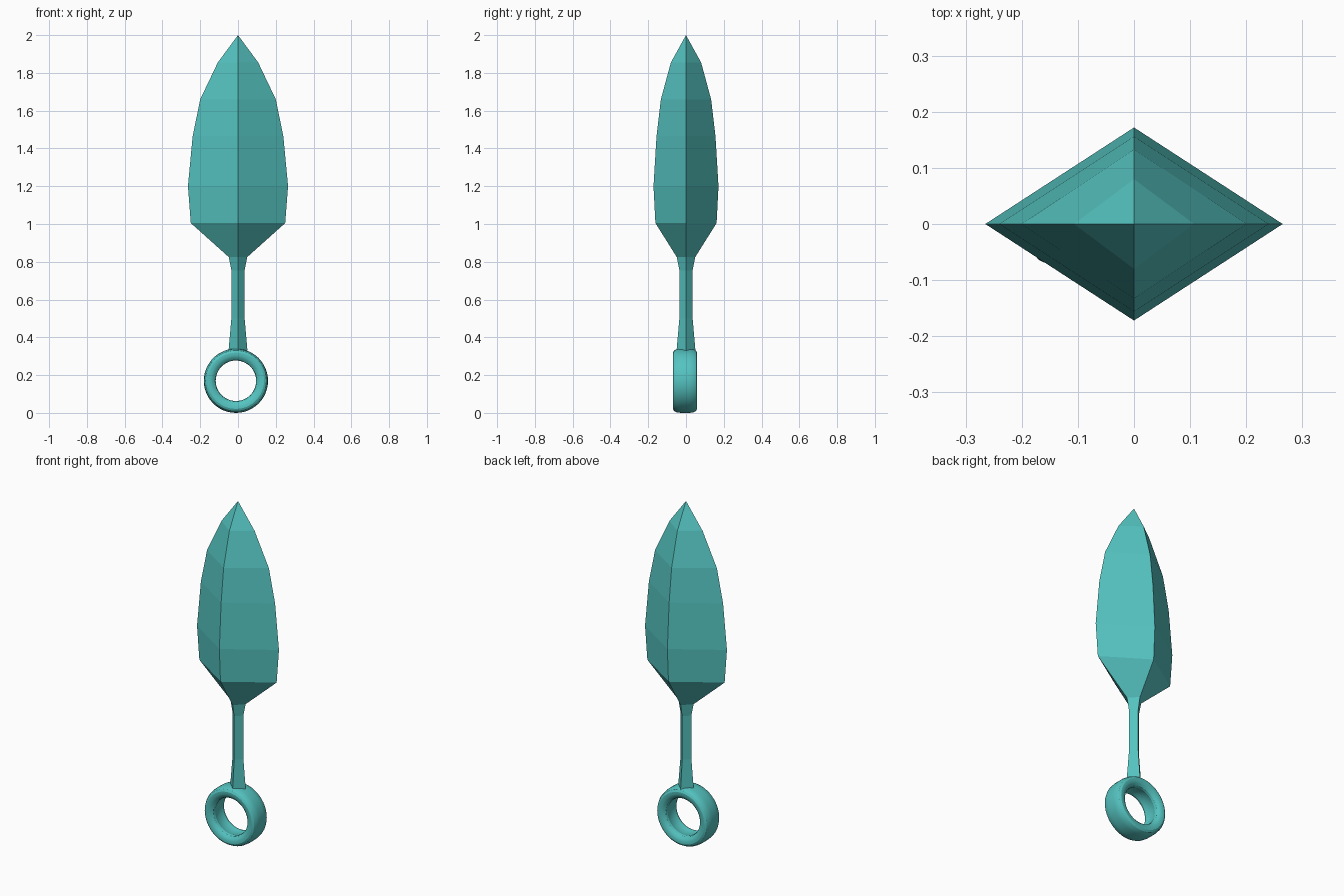
import bpy
import bmesh
import math

if "Cube" in bpy.data.objects:
    bpy.data.objects.remove(bpy.data.objects["Cube"])

teal = bpy.data.materials.new("teal")
teal.diffuse_color = (0.09, 0.55, 0.53, 1)
teal.use_nodes = True
teal.node_tree.nodes["Principled BSDF"].inputs["Base Color"].default_value = teal.diffuse_color


def finish(name, bm):
    bmesh.ops.recalc_face_normals(bm, faces=bm.faces)
    mesh = bpy.data.meshes.new(name)
    bm.to_mesh(mesh)
    bm.free()
    mesh.materials.append(teal)
    obj = bpy.data.objects.new(name, mesh)
    bpy.context.collection.objects.link(obj)
    return obj


def bridge(bm, a, b):
    n = len(a)
    for i in range(n):
        j = (i + 1) % n
        bm.faces.new((a[i], a[j], b[j], b[i]))


# Blade and grip: diamond sections (z, half width x, half depth y) up to a point
sections = [(0.33, 0.05, 0.05), (0.50, 0.035, 0.035), (0.755, 0.035, 0.035),
            (0.825, 0.049, 0.049), (1.005, 0.25, 0.162), (1.20, 0.265, 0.172),
            (1.465, 0.24, 0.156), (1.66, 0.20, 0.133), (1.855, 0.107, 0.08)]
bm = bmesh.new()
loops = [[bm.verts.new(p) for p in ((x, 0, z), (0, y, z), (-x, 0, z), (0, -y, z))]
         for z, x, y in sections]
for a, b in zip(loops, loops[1:]):
    bridge(bm, a, b)
bm.faces.new(loops[0])
tip = bm.verts.new((0, 0, 2))
for i in range(4):
    bm.faces.new((loops[-1][i], loops[-1][(i + 1) % 4], tip))
finish("blade_and_grip", bm)

# Pommel ring: rounded band profile (radius, depth), mirrored and swept about y
half = [(0.170, 0.022), (0.167, 0.045), (0.160, 0.058), (0.149, 0.064),
        (0.134, 0.064), (0.121, 0.058), (0.110, 0.048), (0.107, 0.036),
        (0.112, 0.018)]
profile = half + [(r, -y) for r, y in reversed(half)]
STEPS = 48
bm = bmesh.new()
rings = []
for k in range(STEPS):
    t = 2 * math.pi * k / STEPS
    rings.append([bm.verts.new((r * math.cos(t), y, r * math.sin(t))) for r, y in profile])
for k in range(STEPS):
    bridge(bm, rings[k], rings[(k + 1) % STEPS])
ring = finish("pommel_ring", bm)
ring.location = (-0.011, -0.005, 0.17)
bpy.context.view_layer.objects.active = ring
ring.select_set(True)
bpy.ops.object.shade_smooth_by_angle(angle=math.radians(25))
